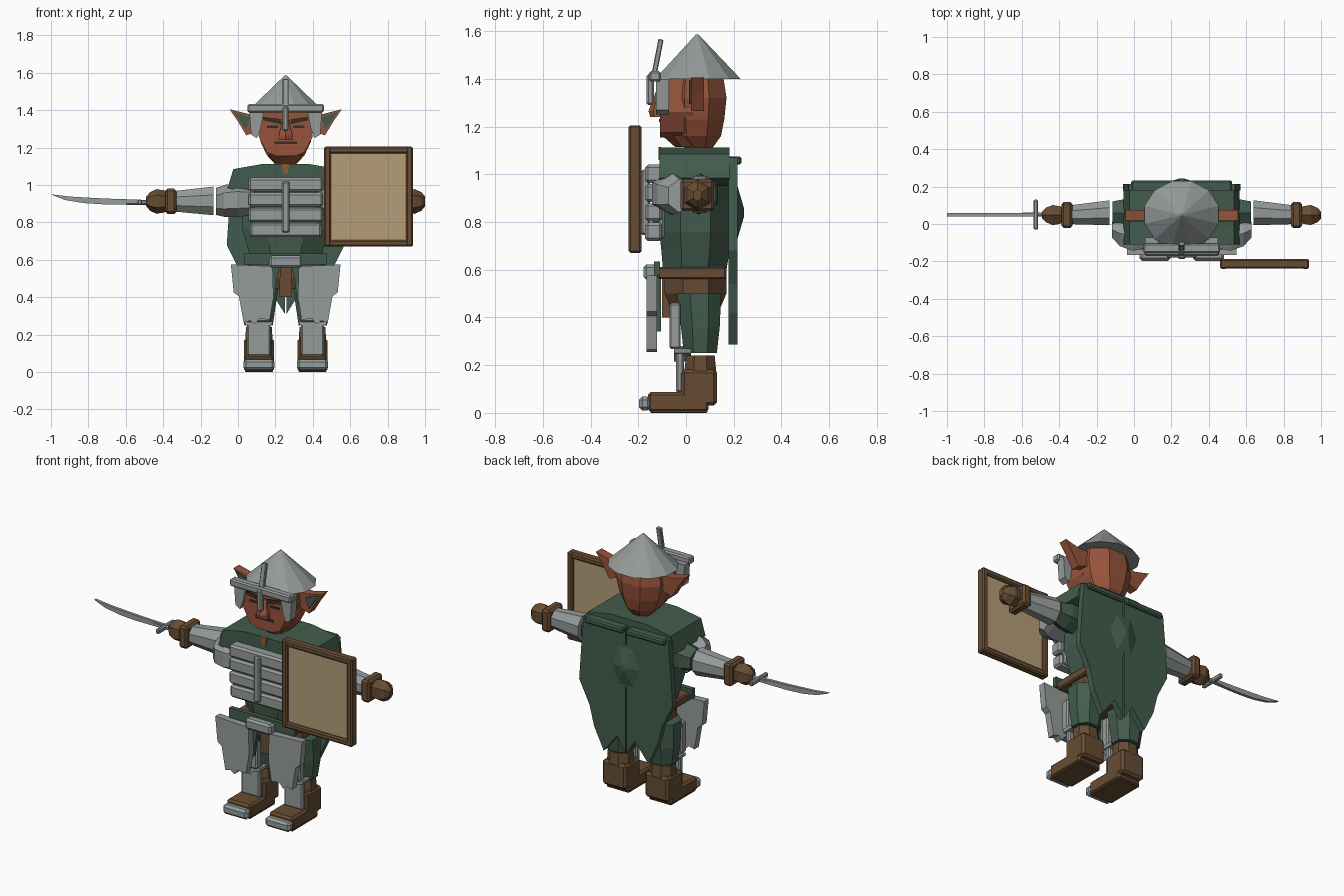
import bpy, bmesh, math
from mathutils import Vector, Matrix

CX = 0.255  # body centre line; every part is modelled around local x = 0


def material(name, rgb):
    m = bpy.data.materials.new(name)
    m.diffuse_color = (*rgb, 1)
    return m


STEEL = material("steel grey", (0.30, 0.33, 0.325))
GREEN = material("cloth green", (0.055, 0.108, 0.074))
BROWN = material("leather brown", (0.135, 0.073, 0.034))
SKIN = material("red brown skin", (0.31, 0.088, 0.045))
TAN = material("shield tan", (0.46, 0.34, 0.19))
DARK = material("dark olive", (0.03, 0.028, 0.018))


def finish(name, bm, mat, mirror=False, bevel=0):
    bmesh.ops.recalc_face_normals(bm, faces=bm.faces)
    me = bpy.data.meshes.new(name)
    bm.to_mesh(me)
    bm.free()
    me.materials.append(mat)
    ob = bpy.data.objects.new(name, me)
    ob.location.x = CX
    bpy.context.collection.objects.link(ob)
    if bevel:
        b = ob.modifiers.new("bevel", 'BEVEL')
        b.width, b.segments = bevel, 1
    if mirror:
        ob.modifiers.new("mirror", 'MIRROR')
    return ob


def box(name, x, y, z, mat, mirror=False, bevel=0.008):
    """Box from (low, high) ranges."""
    bm = bmesh.new()
    r = (x, y, z)
    size = [b - a for a, b in r]
    mid = [(a + b) / 2 for a, b in r]
    bmesh.ops.create_cube(bm, size=1, matrix=Matrix.Translation(mid) @ Matrix.Diagonal((*size, 1)))
    return finish(name, bm, mat, mirror, bevel)


def plate(name, pts, y0, y1, mat, mirror=False, bevel=0):
    """Outline in x, z extruded through y."""
    bm = bmesh.new()
    f = bm.faces.new([bm.verts.new((x, y0, z)) for x, z in pts])
    g = bmesh.ops.extrude_face_region(bm, geom=[f])
    bmesh.ops.translate(bm, vec=(0, y1 - y0, 0), verts=[v for v in g["geom"] if isinstance(v, bmesh.types.BMVert)])
    return finish(name, bm, mat, mirror, bevel)


def loft(name, axis, rings, n, mat, mirror=False, half=True):
    """Rings (t, c1, c2, r1, r2) stacked along an axis."""
    bm = bmesh.new()
    loops = []
    for t, c1, c2, r1, r2 in rings:
        loop = []
        for i in range(n):
            a = 2 * math.pi * (i + 0.5 * half) / n
            u, v = c1 + r1 * math.cos(a), c2 + r2 * math.sin(a)
            loop.append(bm.verts.new({'x': (t, u, v), 'y': (u, t, v), 'z': (u, v, t)}[axis]))
        loops.append(loop)
    for a, b in zip(loops, loops[1:]):
        for i in range(n):
            j = (i + 1) % n
            bm.faces.new((a[i], a[j], b[j], b[i]))
    bm.faces.new(loops[0])
    bm.faces.new(loops[-1])
    return finish(name, bm, mat, mirror)


# Head, face and neck
loft("head", 'z', [(1.11, 0, .06, .06, .055), (1.16, 0, .045, .11, .11), (1.23, 0, .045, .145, .125),
                   (1.32, 0, .045, .165, .135), (1.41, 0, .045, .15, .12)], 8, SKIN)
plate("face", [(-.13, 1.40), (-.145, 1.26), (-.10, 1.175), (-.05, 1.155), (.05, 1.155),
               (.10, 1.175), (.145, 1.26), (.13, 1.40)], -.108, .03, SKIN)
loft("chin", 'z', [(1.115, 0, .0, .055, .05), (1.165, 0, -.02, .10, .09)], 8, SKIN)
loft("neck", 'z', [(1.05, 0, .05, .07, .07), (1.13, 0, .05, .06, .06)], 8, SKIN)
plate("collar_opening", [(-.02, 1.115), (.02, 1.115), (.012, 1.06), (-.012, 1.06)], -.116, -.105, SKIN)
loft("nose", 'z', [(1.24, 0, -.115, .045, .035), (1.265, 0, -.115, .042, .042),
                   (1.35, 0, -.105, .018, .02)], 6, SKIN)
box("mouth", (-.06, .06), (-.113, -.107), (1.218, 1.232), DARK, bevel=0)
plate("eyebrow", [(.025, 1.325), (.12, 1.345), (.12, 1.365), (.025, 1.352)], -.114, -.107, DARK, True)
box("eye", (.04, .10), (-.113, -.107), (1.305, 1.318), DARK, True, 0)
plate("ear", [(.12, 1.385), (.20, 1.38), (.30, 1.405), (.255, 1.34), (.21, 1.265), (.12, 1.30)],
      .02, .075, SKIN, True)
plate("inner_ear", [(.19, 1.36), (.28, 1.393), (.212, 1.295)], .013, .021, GREEN, True)

# Helmet with brow band, nose guard and cheek guards
loft("helmet_cone", 'z', [(1.40, 0, .05, .205, .185), (1.585, 0, .047, .006, .006)], 12, STEEL)
box("brow_band", (-.205, .205), (-.155, -.105), (1.388, 1.432), STEEL)
box("nose_guard", (-.016, .016), (-.165, -.135), (1.29, 1.42), STEEL)
crest = box("helmet_crest", (-.016, .016), (-.011, .011), (-.085, .085), STEEL, bevel=.004)
crest.location = (CX, -.121, 1.482)
crest.rotation_euler.x = math.radians(-11)
plate("cheek_guard", [(.115, 1.40), (.195, 1.40), (.185, 1.27), (.155, 1.25), (.135, 1.30)],
      -.125, -.072, STEEL, True)

# Tunic, shoulders and cape
loft("torso", 'z', [(.57, 0, .035, .19, .14), (.68, 0, .04, .225, .155), (.76, 0, .04, .25, .165),
                    (.88, 0, .04, .25, .16), (1.0, 0, .035, .26, .155)], 8, GREEN)
plate("shoulders", [(-.12, 1.113), (-.28, 1.085), (-.31, .985), (-.20, .95),
                    (.20, .95), (.31, .985), (.28, 1.085), (.12, 1.113)], -.11, .182, GREEN)
plate("cape", [(.004, 1.07), (.285, 1.07), (.30, .9), (.315, .68), (.245, .54), (.215, .42), (.15, .287),
               (.06, .40), (.004, .31)], .178, .215, GREEN, True)
loft("cape_ridge", 'y', [(.21, 0, .84, .11, .15), (.243, 0, .84, .015, .02)], 6, GREEN, half=False)
box("cape_yoke", (.01, .27), (.17, .233), (1.04, 1.075), GREEN, True)

# Chest plate
for i in range(4):
    z = 1.04 - i * .081
    w = .2 - .008 * (i == 3)
    box(f"chest_band_{i + 1}", (-w, w), (-.172, -.10), (z - .076, z), STEEL, bevel=.012)
box("chest_spine", (-.02, .02), (-.188, -.15), (.745, 1.02), STEEL)
box("chest_backing", (-.17, .17), (-.14, -.09), (.73, 1.03), STEEL)

# Arms
loft("pauldron", 'x', [(.17, -.06, .92, .075, .08), (.26, -.065, .92, .09, .09),
                       (.33, -.05, .915, .08, .085), (.372, -.03, .91, .05, .07)], 6, STEEL, True)
loft("upper_arm", 'x', [(.20, .05, .92, .09, .09), (.30, .06, .92, .085, .085),
                        (.37, .06, .92, .07, .065)], 6, GREEN, True)
loft("forearm", 'x', [(.385, .06, .915, .072, .083), (.59, .05, .913, .055, .06)], 8, STEEL, True)
box("cuff", (.585, .643), (-.022, .118), (.845, .98), BROWN, True, .012)
loft("hand", 'x', [(.63, .048, .912, .05, .055), (.69, .048, .912, .062, .066),
                   (.725, .048, .912, .045, .05), (.746, .048, .912, .02, .025)], 6, BROWN, True)

# Curved sword held on the left of the front
loft("sword_grip", 'x', [(-.85, .05, .907, .012, .014), (-.74, .05, .907, .012, .014)], 6, STEEL)
box("sword_guard", (-.792, -.768), (-.03, .13), (.893, .922), STEEL, bevel=.006)
plate("sword_blade", [(-.79, .897), (-.98, .897), (-1.08, .903), (-1.18, .92), (-1.255, .95),
                      (-1.15, .938), (-1.05, .932), (-.95, .927), (-.79, .922)], .041, .059, STEEL)

# Framed shield
sx, sz = (.205, .68), (.67, 1.205)
t = .037
for name, x in (("shield_frame_inner", (sx[0], sx[0] + t)), ("shield_frame_outer", (sx[1] - t, sx[1]))):
    box(name, x, (-.24, -.186), sz, BROWN)
for name, z in (("shield_frame_bottom", (sz[0], sz[0] + t)), ("shield_frame_top", (sz[1] - t, sz[1]))):
    box(name, sx, (-.238, -.188), z, BROWN)
box("shield_panel", (sx[0] + .02, sx[1] - .02), (-.223, -.203), (sz[0] + .02, sz[1] - .02), TAN, bevel=0)

# Belt, hips and skirt
box("belt", (-.205, .205), (-.12, .17), (.56, .612), BROWN)
loft("hips", 'z', [(.445, 0, .04, .16, .115), (.50, 0, .04, .20, .14), (.575, 0, .04, .20, .14)], 8, BROWN)
plate("crotch_flap", [(-.03, .56), (.03, .56), (.035, .40), (-.035, .40)], -.10, -.06, BROWN)
box("skirt_front", (-.22, .22), (-.135, -.108), (.575, .635), GREEN, bevel=0)
plate("skirt_strip", [(.03, .58), (.11, .58), (.10, .34), (.06, .38), (.05, .48)], -.122, -.105, GREEN, True)
box("belt_buckle", (-.088, .088), (-.178, -.12), (.558, .622), STEEL, bevel=.012)
plate("tasset", [(.07, .565), (.293, .575), (.278, .425), (.25, .405), (.225, .265), (.19, .275),
                 (.165, .255), (.14, .285), (.085, .28), (.065, .40)], -.165, -.122, STEEL, True)

# Legs and boots
loft("thigh", 'z', [(.25, .145, .06, .082, .075), (.36, .145, .06, .10, .088),
                    (.50, .135, .055, .11, .10)], 8, GREEN, True)
box("thigh_plate", (.08, .21), (-.07, -.022), (.268, .46), STEEL, True)
box("shin_plate", (.082, .206), (-.042, -.008), (.085, .28), STEEL, True)
plate("knee_guard", [(.07, .27), (.22, .27), (.215, .25), (.17, .24), (.145, .215), (.12, .24), (.075, .25)],
      -.05, .02, STEEL, True)
loft("boot_top", 'z', [(.15, .143, .06, .08, .075), (.24, .143, .06, .075, .065)], 8, BROWN, True)
box("boot_shaft", (.063, .223), (-.02, .13), (.03, .182), BROWN, True, .014)
box("foot", (.063, .223), (-.16, .095), (.003, .087), BROWN, True, .012)
box("sole", (.068, .218), (-.15, .09), (0, .02), BROWN, True, .004)
box("toe_cap", (.06, .226), (-.197, -.148), (.01, .068), STEEL, True, .014)
